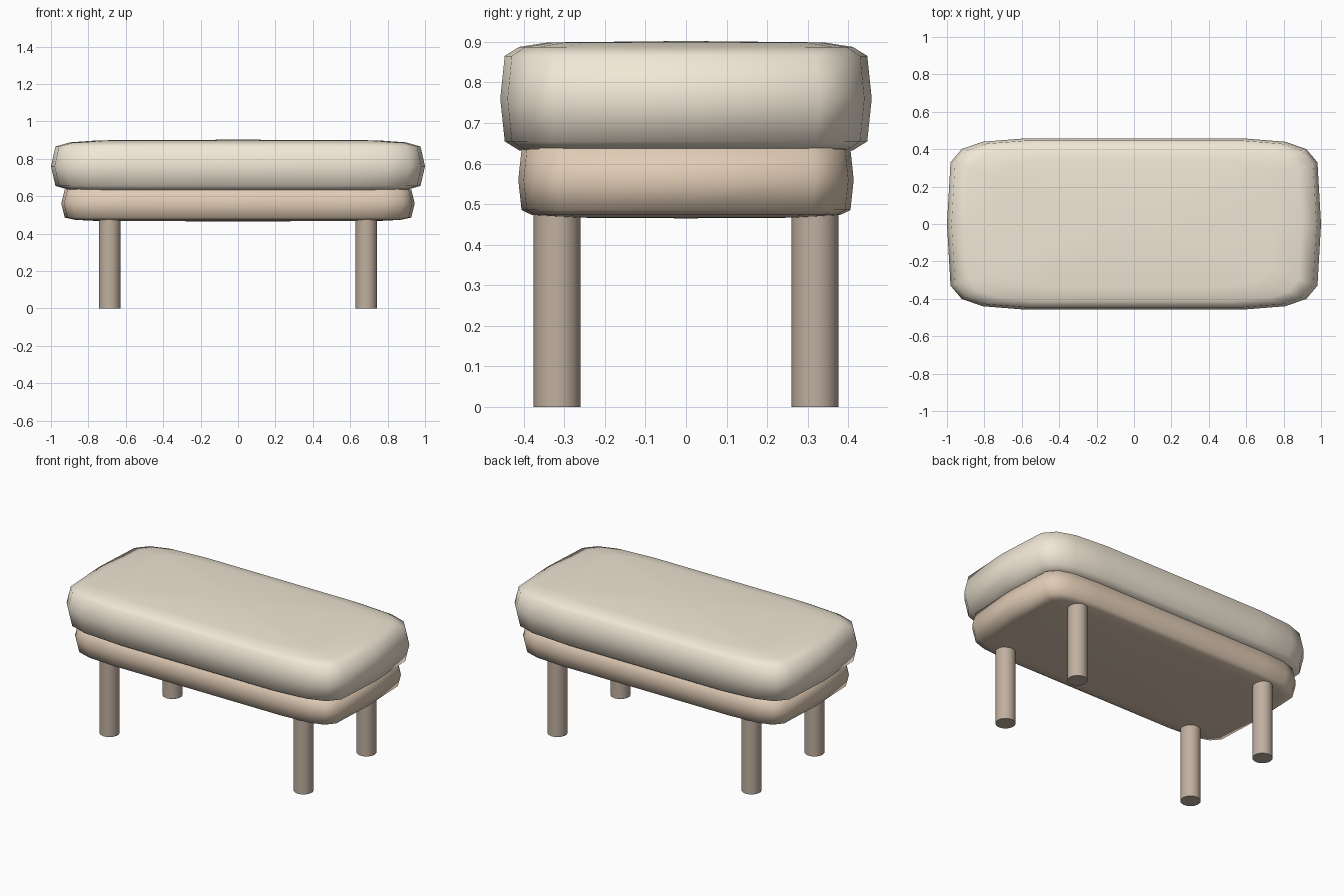
import bpy, bmesh, math

if "Cube" in bpy.data.objects:
    bpy.data.objects.remove(bpy.data.objects["Cube"])


def material(name, rgb):
    m = bpy.data.materials.new(name)
    m.diffuse_color = (*rgb, 1)
    m.use_nodes = True
    m.node_tree.nodes["Principled BSDF"].inputs["Base Color"].default_value = m.diffuse_color
    return m


def spow(v, e):
    return math.copysign(abs(v) ** e, v) if abs(v) > 1e-6 else 0.0


def pillow(name, half, z, e, mat, segs=18, rings=8):
    """Rounded box: a UV sphere grid pushed out to a superellipsoid."""
    bm = bmesh.new()
    rows = []
    for r in range(1, rings):
        lat = -math.pi / 2 + math.pi * r / rings
        c, s = spow(math.cos(lat), e), spow(math.sin(lat), e)
        rows.append([bm.verts.new((half[0] * c * spow(math.cos(a), e),
                                   half[1] * c * spow(math.sin(a), e),
                                   z + half[2] * s))
                     for a in (2 * math.pi * i / segs for i in range(segs))])
    bottom = bm.verts.new((0, 0, z - half[2]))
    top = bm.verts.new((0, 0, z + half[2]))
    for i in range(segs):
        j = (i + 1) % segs
        for lo, hi in zip(rows, rows[1:]):
            bm.faces.new((lo[i], lo[j], hi[j], hi[i]))
        bm.faces.new((bottom, rows[0][j], rows[0][i]))
        bm.faces.new((top, rows[-1][i], rows[-1][j]))
    for f in bm.faces:
        f.smooth = True
    me = bpy.data.meshes.new(name)
    bm.to_mesh(me)
    bm.free()
    me.materials.append(mat)
    ob = bpy.data.objects.new(name, me)
    bpy.context.collection.objects.link(ob)
    return ob


fabric = material("cream fabric", (0.88, 0.80, 0.67))
frame = material("tan frame", (0.76, 0.61, 0.47))
wood = material("brown wood", (0.53, 0.43, 0.35))

# Seat cushion and the padded base under it
pillow("seat_cushion", (1.0, 0.46, 0.142), 0.76, 0.31, fabric)
pillow("seat_base", (0.945, 0.415, 0.095), 0.56, 0.25, frame)

# Four round legs
LEG_H = 0.48
for sx, side in ((-1, "left"), (1, "right")):
    for sy, end in ((-1, "front"), (1, "back")):
        bpy.ops.mesh.primitive_cylinder_add(
            vertices=18, radius=0.058, depth=LEG_H,
            location=(sx * 0.686, sy * 0.318, LEG_H / 2))
        leg = bpy.context.object
        leg.name = f"{end}_{side}_leg"
        leg.data.materials.append(wood)
        bpy.ops.object.shade_smooth_by_angle(angle=math.radians(40))
